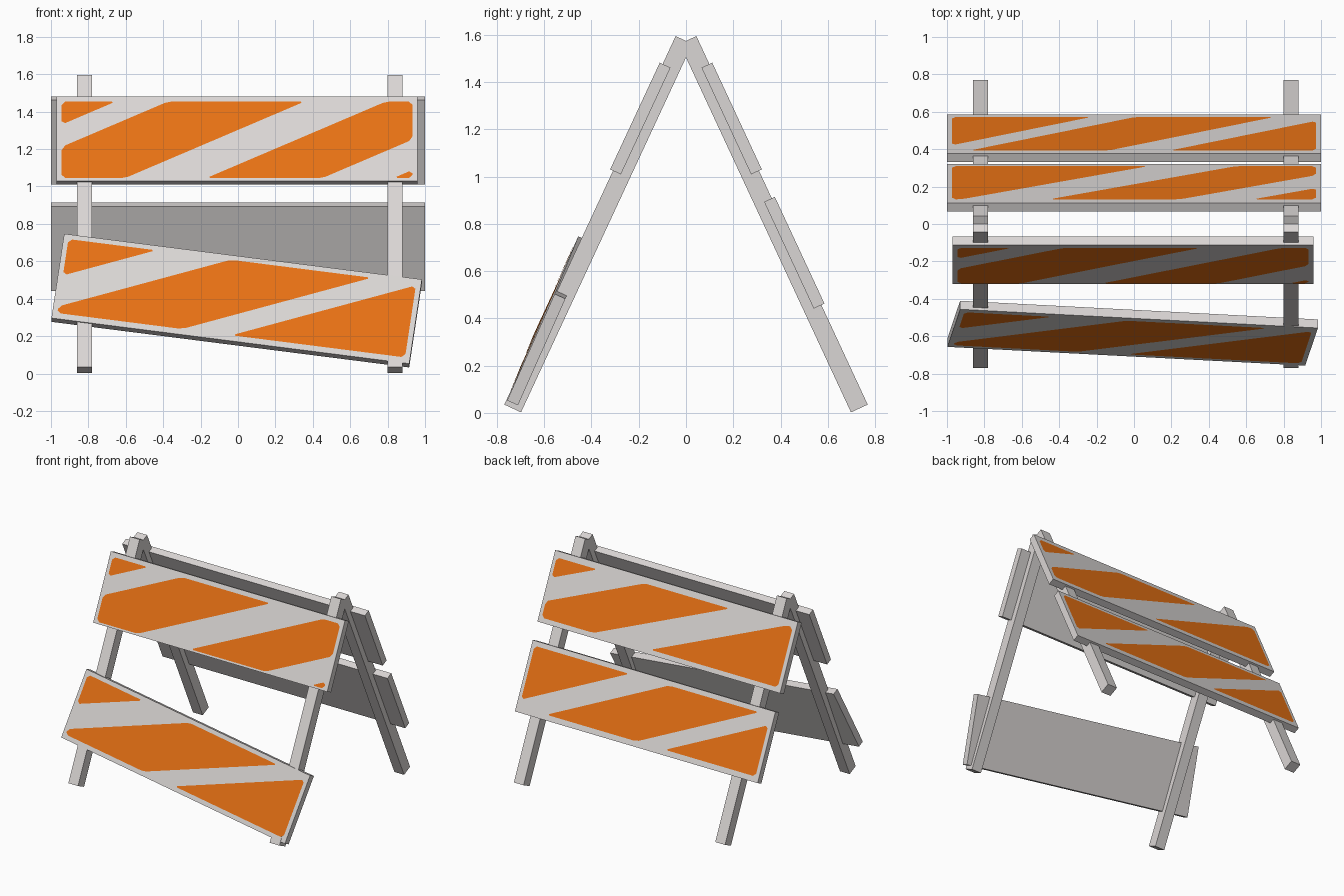
import bpy, bmesh, math
from mathutils import Vector, Matrix

if "Cube" in bpy.data.objects:
    bpy.data.objects.remove(bpy.data.objects["Cube"])


def material(name, rgb):
    m = bpy.data.materials.new(name)
    m.diffuse_color = (*rgb, 1)
    m.use_nodes = True
    m.node_tree.nodes["Principled BSDF"].inputs["Base Color"].default_value = m.diffuse_color
    return m


WHITE = material("off_white_paint", (0.70, 0.67, 0.66))
ORANGE = material("safety_orange", (0.80, 0.165, 0.007))
TILT = math.atan(0.465)
S, C = math.sin(TILT), math.cos(TILT)


def frame(u, v, origin):
    """Matrix with u along the width, v up the slope, and the outward normal."""
    u = Vector(u).normalized()
    v = Vector(v)
    v = (v - u * v.dot(u)).normalized()
    m = Matrix((u, v, u.cross(v))).transposed().to_4x4()
    m.translation = Vector(origin)
    return m


def front(x, y, z):
    return frame((1, 0, 0), (0, S, C), (x, -y, z))


def back(x, y, z):
    return frame((-1, 0, 0), (0, -S, C), (x, y, z))


def finish(name, bm, mat, mtx):
    me = bpy.data.meshes.new(name)
    bm.to_mesh(me)
    bm.free()
    me.materials.append(mat)
    ob = bpy.data.objects.new(name, me)
    ob.matrix_world = mtx
    bpy.context.collection.objects.link(ob)
    return ob


def plank(name, mtx, width, height, depth):
    """Box whose outer face lies in the frame's plane."""
    bm = bmesh.new()
    bmesh.ops.create_cube(bm, size=1)
    bmesh.ops.scale(bm, vec=(width, height, depth), verts=bm.verts)
    bmesh.ops.translate(bm, vec=(0, 0, -depth / 2), verts=bm.verts)
    finish(name, bm, WHITE, mtx)


def clip(poly, dist):
    """Keep the part of a polygon where dist(point) >= 0."""
    out = []
    for i, p in enumerate(poly):
        q = poly[(i + 1) % len(poly)]
        a, b = dist(p), dist(q)
        if a >= 0:
            out.append(p)
        if a * b < 0:
            out.append(p.lerp(q, a / (a - b)))
    return out


def chamfer(poly, r=0.02):
    out = []
    for i, p in enumerate(poly):
        for q in (poly[i - 1], poly[(i + 1) % len(poly)]):
            d = q - p
            out.append(p + d * min(r / max(d.length, 1e-6), 0.4))
    return out


def stripes(name, mtx, half_width, low, high, slope, bands):
    """Slanted orange bands clipped to the inset panel of a board."""
    bm = bmesh.new()
    for left, right in bands:
        poly = [Vector((x, y)) for x, y in ((-half_width, low), (half_width, low),
                                            (half_width, high), (-half_width, high))]
        poly = clip(poly, lambda p: p.x - p.y / slope - left)
        poly = clip(poly, lambda p: right - p.x + p.y / slope)
        if len(poly) > 2:
            bm.faces.new([bm.verts.new((p.x, p.y, 0.003)) for p in chamfer(poly)])
    finish(name, bm, ORANGE, mtx)


# A-frame legs
for side, x in (("left", -0.82), ("right", 0.84)):
    plank(f"front_leg_{side}", front(x, 0.4065, 0.815), 0.08, 1.72, 0.078)
    plank(f"back_leg_{side}", back(x, 0.4065, 0.815), 0.08, 1.72, 0.078)

# Striped boards: frame, width, panel low/high, stripe slope, orange bands
boards = {
    "front_upper_board": (front(-0.005, 0.216, 1.2565), 1.93, -0.235, 0.217, 0.47,
                          ((-9, -1.11), (-0.83, -0.10), (0.335, 0.955), (1.335, 9))),
    "front_fallen_board": (frame((1.913, -0.10, -0.244), (0.072, 0.203, 0.455),
                                 (-0.007, -0.6065, 0.40)), 1.931, -0.217, 0.22, 0.454,
                           ((-9, -0.95), (-0.547, 0.213), (0.48, 9))),
    "back_upper_board": (back(0, 0.216, 1.2565), 2.0, -0.215, 0.205, 0.42,
                         ((-9, -1.125), (-0.735, -0.035), (0.435, 9))),
    "back_lower_board": (back(0, 0.481, 0.6885), 2.0, -0.21, 0.215, 0.48,
                         ((-9, -0.64), (-0.3125, 0.43), (0.665, 9))),
}
for name, (mtx, width, low, high, slope, bands) in boards.items():
    plank(name, mtx, width, 0.498, 0.05)
    stripes(name + "_stripes", mtx, width / 2 - 0.027, low, high, slope, bands)
